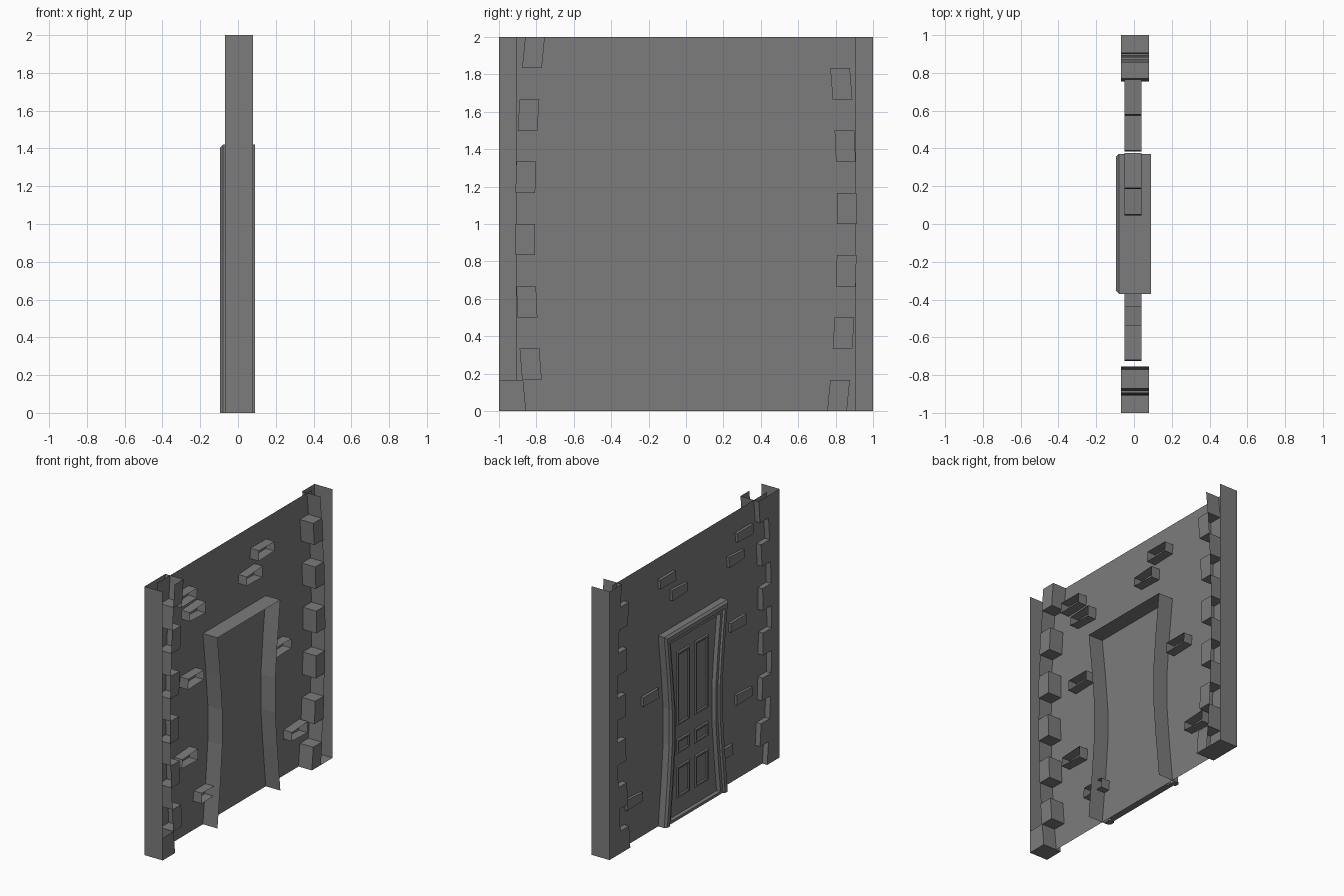
import bpy, bmesh

cube = bpy.data.objects.get("Cube")
if cube:
    bpy.data.objects.remove(cube, do_unlink=True)

# Single stone grey
GREY = (0.2, 0.2, 0.2, 1.0)
mat = bpy.data.materials.new("stone_grey")
mat.use_nodes = True
mat.diffuse_color = GREY
bsdf = next(n for n in mat.node_tree.nodes if n.type == 'BSDF_PRINCIPLED')
bsdf.inputs["Base Color"].default_value = GREY
bsdf.inputs["Roughness"].default_value = 0.8

WALL_X, FRONT, BACK = -0.03, -0.07, 0.08


def finish(name, bm):
    bmesh.ops.remove_doubles(bm, verts=bm.verts, dist=0.0001)
    bmesh.ops.recalc_face_normals(bm, faces=bm.faces)
    mesh = bpy.data.meshes.new(name)
    bm.to_mesh(mesh)
    bm.free()
    mesh.materials.append(mat)
    obj = bpy.data.objects.new(name, mesh)
    bpy.context.collection.objects.link(obj)
    return obj


def face(bm, pts):
    return bm.faces.new([bm.verts.new(p) for p in pts])


def strip(bm, a, b, closed=False):
    """Quads between two point rows of equal length."""
    n = len(a)
    for i in range(n if closed else n - 1):
        j = (i + 1) % n
        face(bm, (a[i], a[j], b[j], b[i]))


# Wall sheet
bm = bmesh.new()
face(bm, [(WALL_X, y, z) for y, z in ((0.91, 0), (-0.91, 0), (-0.91, 2), (0.91, 2))])
finish("wall", bm)


# Corner posts: toothed stones with a bowed inner edge, open at the back and top
def tooth(z):
    return 0.755 + 0.053 * (1 - (z - 1) ** 2)


def corner_post(name, side, phase):
    bm = bmesh.new()
    edge = []
    for i in range(12):
        z0, z1 = i / 6, (i + 1) / 6
        stone = i % 2 == phase
        off = 0 if stone else 0.1
        y0, y1 = tooth(z0) + off, tooth(z1) + off
        edge += [(y0, z0), (y1, z1)]
        face(bm, [(FRONT, side * y, z) for y, z in ((1, z0), (y0, z0), (y1, z1), (1, z1))])
        if stone:
            a, b = y0 + 0.105, y1 + 0.105
            face(bm, [(BACK, side * y, z) for y, z in ((a, z0), (y0, z0), (y1, z1), (b, z1))])
        elif i == 0:
            face(bm, [(BACK, side * y, z) for y, z in ((1, z0), (y0, z0), (y1, z1), (1, z1))])
    edge = [(1, 2), (1, 0)] + edge
    strip(bm, [(FRONT, side * y, z) for y, z in edge],
          [(BACK, side * y, z) for y, z in edge])
    finish(name, bm)


corner_post("rear_corner_post", 1, 0)
corner_post("near_corner_post", -1, 1)

# Loose bricks pushed through the wall, hollow at the back
BRICKS = [(0.28, 1.8), (0.14, 1.67), (-0.63, 1.8), (-0.53, 1.66), (-0.55, 1.16),
          (-0.62, 0.6), (0.48, 1.0), (0.67, 0.31), (-0.39, 0.25)]
for k, (y, z) in enumerate(BRICKS):
    bm = bmesh.new()
    tilt = 0.006 * (-1) ** k
    ring = [(y - 0.095, z - 0.035), (y + 0.09, z - 0.035 + tilt),
            (y + 0.095, z + 0.04), (y - 0.09, z + 0.035 + tilt)]
    front = [(-0.05, *p) for p in ring]
    face(bm, front)
    strip(bm, front, [(0.04, *p) for p in ring], closed=True)
    finish("wall_brick_%d" % (k + 1), bm)

# Door frame: stepped moulding that follows a pinched outline
TOP = 1.42
SIDE = [(0, 0.37), (0.33, 0.335), (0.6, 0.312), (0.86, 0.312), (1.12, 0.335), (TOP, 0.37)]


def outline(inset, x):
    half = [(w - inset, z * (TOP - inset) / TOP) for z, w in SIDE]
    return [(x, y, z) for y, z in half] + [(x, -y, z) for y, z in reversed(half)]


PROFILE = [(0, 0.09), (0, -0.08), (0.015, -0.095), (0.045, -0.095), (0.05, -0.08),
           (0.075, -0.08), (0.08, -0.05)]
bm = bmesh.new()
rows = [outline(d, x) for d, x in PROFILE]
for a, b in zip(rows, rows[1:]):
    strip(bm, a, b)
for i in (0, -1):
    face(bm, [r[i] for r in rows[1:]] + [(-0.05, rows[0][i][1], 0)])
finish("door_frame", bm)

# Door leaf
bm = bmesh.new()
leaf = rows[-1]
n = len(SIDE)
strip(bm, leaf[:n], leaf[:n - 1:-1])
finish("door_leaf", bm)

# Door panels: raised mouldings around a shallow field
for row, (z0, z1) in {"lower": (0.14, 0.38), "middle": (0.47, 0.58),
                      "upper": (0.68, 1.23)}.items():
    for label, s in (("left", 1), ("right", -1)):
        bm = bmesh.new()
        loops = []
        for d, x in ((0, -0.05), (0.006, -0.059), (0.018, -0.059), (0.026, -0.052)):
            a, b = 0.03 + d, 0.185 - d
            loops.append([(x, s * y, z) for y, z in
                          ((a, z0 + d), (b, z0 + d), (b, z1 - d), (a, z1 - d))])
        for p, q in zip(loops, loops[1:]):
            strip(bm, p, q, closed=True)
        face(bm, loops[-1])
        finish("%s_%s_door_panel" % (row, label), bm)

# Door sill
bm = bmesh.new()
bmesh.ops.create_cube(bm, size=1)
for v in bm.verts:
    v.co = (-0.055 + v.co.x * 0.05, v.co.y * 0.6, 0.01 + v.co.z * 0.02)
finish("door_sill", bm)
